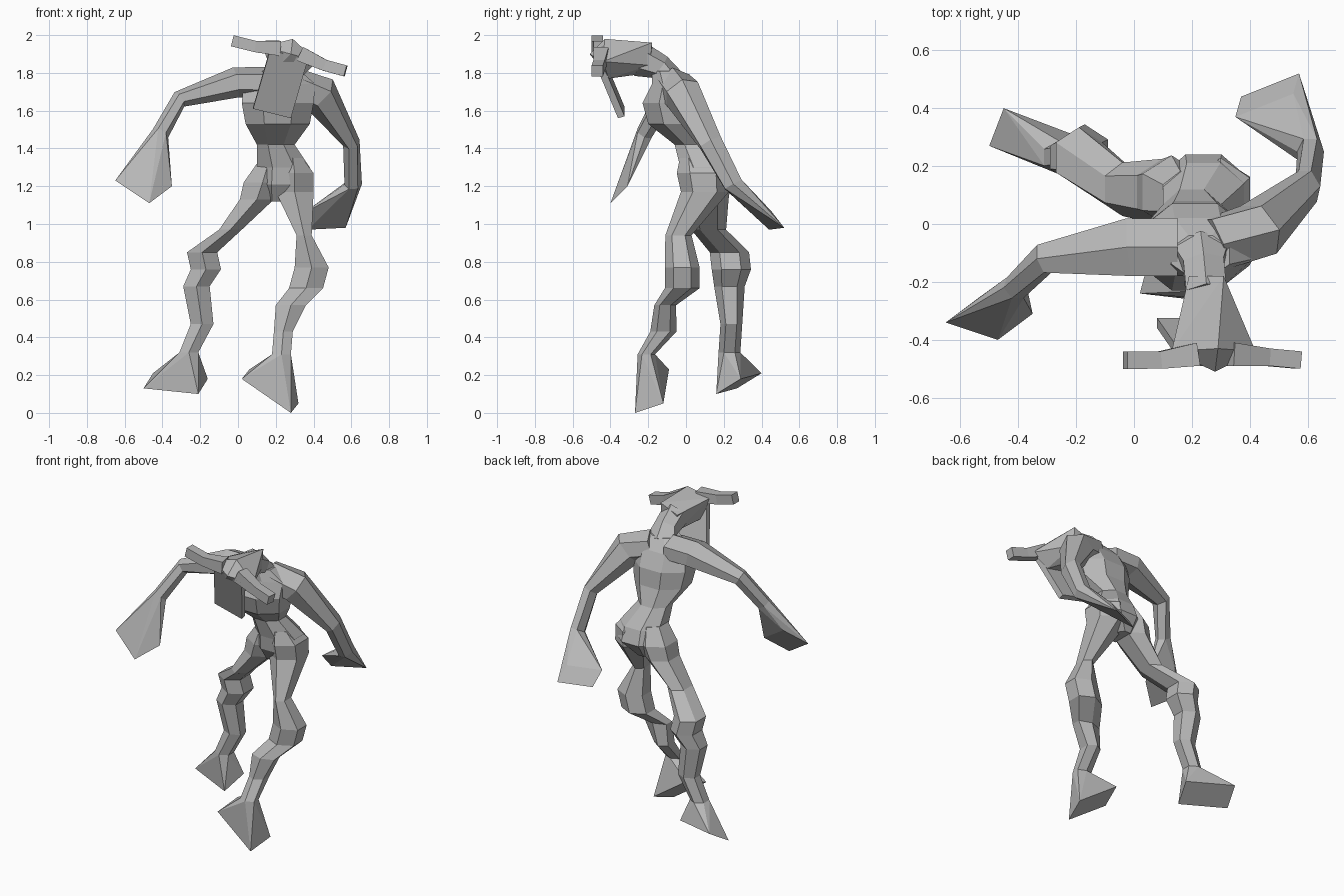
import bpy
import bmesh
from math import cos, sin, pi
from mathutils import Vector

default_cube = bpy.data.objects.get("Cube")
if default_cube:
    bpy.data.objects.remove(default_cube, do_unlink=True)

# One plain grey clay material for the whole creature
CLAY = (0.48, 0.48, 0.48, 1.0)
clay = bpy.data.materials.new("grey_clay")
clay.use_nodes = True
clay.diffuse_color = CLAY
shader = clay.node_tree.nodes["Principled BSDF"]
shader.inputs["Base Color"].default_value = CLAY
shader.inputs["Roughness"].default_value = 0.9

X_AXIS, Y_AXIS = Vector((1, 0, 0)), Vector((0, 1, 0))


def point(coords):
    """Coordinates are written in hundredths of a unit."""
    return Vector(coords) / 100


def finish(name, bm):
    """Turn a bmesh into a flat shaded object."""
    bmesh.ops.recalc_face_normals(bm, faces=bm.faces[:])
    mesh = bpy.data.meshes.new(name)
    bm.to_mesh(mesh)
    bm.free()
    mesh.materials.append(clay)
    obj = bpy.data.objects.new(name, mesh)
    bpy.context.scene.collection.objects.link(obj)


def ring(centre, width, depth, across, along, sides):
    """Polygon cross-section whose extents match the half width and depth."""
    start = pi / sides
    corners = []
    for i in range(sides):
        angle = start + 2 * pi * i / sides
        offset = across * cos(angle) * width + along * sin(angle) * depth
        corners.append(centre + offset / cos(start))
    return corners


def loft(name, stations, sides=6, level=True, reference=Y_AXIS):
    """Skin a chain of (x, y, z, half width, half depth) stations.
    Level rings stay horizontal, others turn with the path."""
    centres = [point(s[:3]) for s in stations]
    rings = []
    for i, station in enumerate(stations):
        across, along = X_AXIS, Y_AXIS
        if not level:
            before = centres[max(i - 1, 0)]
            after = centres[min(i + 1, len(centres) - 1)]
            tangent = (after - before).normalized()
            along = tangent.cross(reference).normalized()
            across = along.cross(tangent).normalized()
        width, depth = station[3] / 100, station[4] / 100
        rings.append(ring(centres[i], width, depth, across, along, sides))
    bm = bmesh.new()
    loops = [[bm.verts.new(p) for p in corners] for corners in rings]
    for low, high in zip(loops, loops[1:]):
        for i in range(sides):
            j = (i + 1) % sides
            bm.faces.new((low[i], low[j], high[j], high[i]))
    bm.faces.new(loops[0])
    bm.faces.new(loops[-1])
    finish(name, bm)
    return rings[-1]


def hull(name, points):
    """Faceted convex solid around a few points."""
    bm = bmesh.new()
    verts = [bm.verts.new(p) for p in points]
    result = bmesh.ops.convex_hull(bm, input=verts)
    loose = [v for v in result["geom_interior"] if isinstance(v, bmesh.types.BMVert)]
    bmesh.ops.delete(bm, geom=loose, context="VERTS")
    bmesh.ops.dissolve_limit(bm, angle_limit=0.06, verts=bm.verts[:], edges=bm.edges[:])
    finish(name, bm)


def flared_end(name, joint, corner, next_corner, last_corner):
    """Foot or hand that widens from the joint ring to a flat parallelogram."""
    a, b, c = point(corner), point(next_corner), point(last_corner)
    hull(name, joint + [a, b, c, a + c - b])


# Torso: flared pelvis, narrow waist, broad rib cage and sloping shoulders
loft("torso", [
    (20, 11, 112, 5, 7),
    (24, 11, 121, 15, 13),
    (24, 9, 130, 14, 12),
    (20, 3, 142, 10, 9),
    (21, -6, 153, 17, 14),
    (21, -8, 164, 19, 15),
    (22, -8, 174, 19, 10),
    (23, -11, 181, 10, 7),
], sides=8)

# Slim neck leaning forward from the shoulders
loft("neck", [
    (23, -9, 176, 10, 7),
    (24, -14, 183, 7, 6),
    (25, -24, 187, 7, 8),
], level=False, reference=X_AXIS)

# Wedge head, wide at the brow
hull("head", [point(p) for p in (
    (19, -18, 191), (31, -18, 196), (31, -19, 184), (20, -19, 180),
    (13, -44, 194), (42, -44, 186), (28, -51, 190), (29, -43, 198),
    (18, -42, 180), (33, -41, 177),
)])

# Long slanted face plate hanging from the brow
face_front = [point(p) for p in ((17, -49, 192), (37, -49, 187), (28, -36, 156), (8, -36, 161))]
thickness = Vector((0, 0.035, 0.01))
hull("face_plate", face_front + [p + thickness for p in face_front])

# Short horns sticking out on both sides of the brow
loft("right_horn", [
    (-3, -47, 197, 3, 3),
    (9, -47, 194, 3, 3),
    (22, -45, 193, 4, 4),
], sides=4, level=False)
loft("left_horn", [
    (57, -47, 181, 3, 3),
    (46, -46, 184, 3, 3),
    (33, -45, 190, 4, 4),
], sides=4, level=False)

# Right arm, reaching sideways and forward
wrist = loft("right_arm", [
    (15, -8, 175, 10, 7),
    (-1, -8, 175, 10, 7),
    (-31, -12, 166, 5, 4),
    (-41, -22, 148, 4, 4),
], level=False)
flared_end("right_hand", wrist, (-65, -34, 123), (-47, -40, 111), (-35, -31, 120))

# Left arm, swinging back
wrist = loft("left_arm", [
    (28, -7, 174, 9, 8),
    (43, -2, 169, 9, 9),
    (60, 13, 143, 6, 4),
    (61, 25, 121, 5, 4),
], level=False)
flared_end("left_hand", wrist, (57, 52, 98), (37, 44, 97), (35, 37, 106))

# Left leg, stepping forward
ankle = loft("left_leg", [
    (29, 6, 135, 5, 8),
    (30, 9, 127, 10, 12),
    (30, 10, 117, 10, 11),
    (35, -4, 94, 4, 6),
    (39, -2, 77, 9, 8),
    (36, -2, 66, 9, 8),
    (28, -11, 57, 8, 5),
    (24, -12, 43, 5, 6),
    (23, -21, 31, 5, 4),
])
flared_end("left_foot", ankle, (2, -24, 18), (28, -27, 0), (32, -12, 5))

# Right leg, trailing behind
ankle = loft("right_leg", [
    (16, 9, 132, 6, 8),
    (13, 11, 122, 10, 11),
    (10, 11, 113, 9, 10),
    (-4, 12, 97, 6, 8),
    (-19, 23, 85, 8, 9),
    (-17, 24, 76, 8, 9),
    (-22, 23, 67, 7, 7),
    (-19, 24, 47, 6, 5),
    (-26, 23, 32, 5, 5),
])
flared_end("right_foot", ankle, (-50, 27, 13), (-21, 16, 10), (-16, 29, 18))
